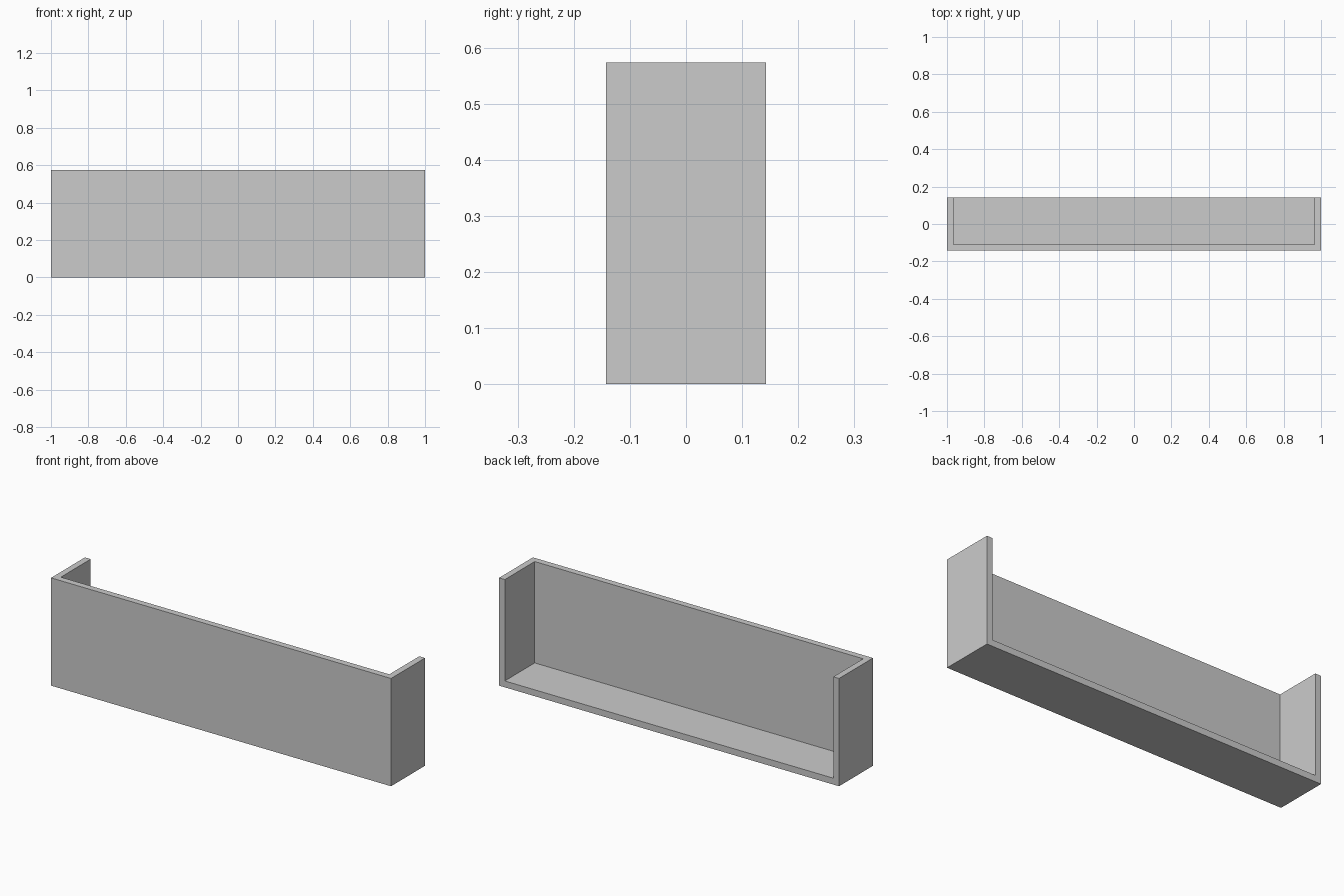
import bpy, bmesh
from mathutils import Vector

if "Cube" in bpy.data.objects:
    bpy.data.objects.remove(bpy.data.objects["Cube"])

WIDTH, DEPTH, HEIGHT, WALL = 2.0, 0.285, 0.573, 0.034

# Outer shell: a box with its top and back left open
bm = bmesh.new()
bmesh.ops.create_cube(bm, size=1.0)
bmesh.ops.scale(bm, vec=(WIDTH, DEPTH, HEIGHT), verts=bm.verts)
bmesh.ops.translate(bm, vec=Vector((0, 0, HEIGHT / 2)), verts=bm.verts)
bm.normal_update()
open_sides = [f for f in bm.faces if f.normal.z > 0.9 or f.normal.y > 0.9]
bmesh.ops.delete(bm, geom=open_sides, context='FACES')

mesh = bpy.data.meshes.new("open_tray")
bm.to_mesh(mesh)
bm.free()
tray = bpy.data.objects.new("open_tray", mesh)
bpy.context.collection.objects.link(tray)

# Wall thickness grows inward, with even corners
solid = tray.modifiers.new("wall_thickness", 'SOLIDIFY')
solid.thickness = WALL
solid.offset = -1
solid.use_even_offset = True
solid.use_quality_normals = True
